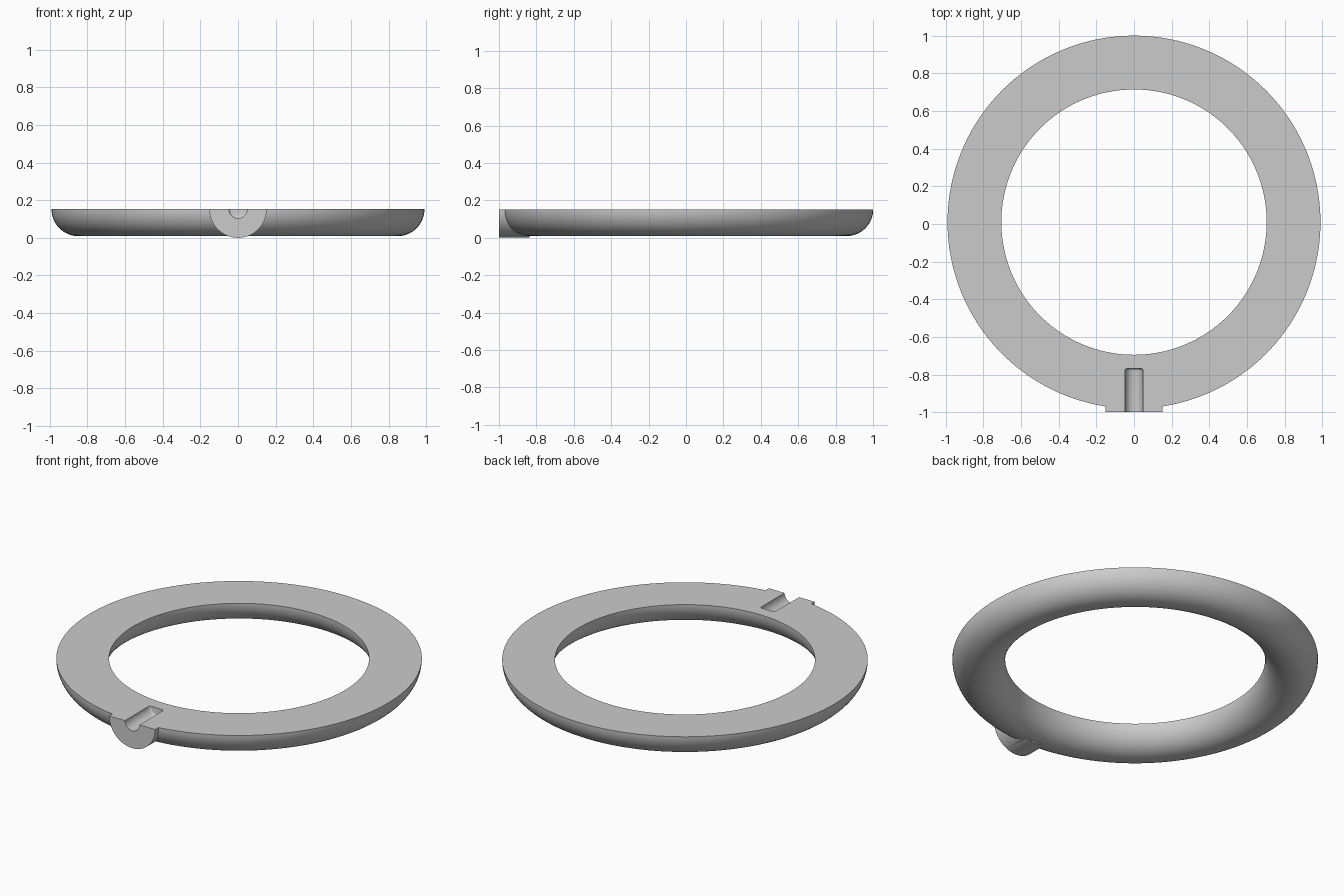
import bpy
import math

TOP = 0.152          # height of the flat upper face
MAJOR, TUBE = 0.848, 0.143
CENTRE_Y = 0.01

if "Cube" in bpy.data.objects:
    bpy.data.objects.remove(bpy.data.objects["Cube"], do_unlink=True)

grey = bpy.data.materials.new("plain grey")
grey.use_nodes = True
colour = (0.6, 0.6, 0.6, 1)
grey.diffuse_color = colour
grey.node_tree.nodes["Principled BSDF"].inputs["Base Color"].default_value = colour


def finish(name):
    obj = bpy.context.object
    obj.name = name
    obj.data.materials.clear()
    obj.data.materials.append(grey)
    return obj


def rod(name, radius, y_front, y_back, sides):
    """Cylinder lying along y, with its axis on the flat upper face."""
    bpy.ops.mesh.primitive_cylinder_add(
        vertices=sides, radius=radius, depth=y_back - y_front,
        location=(0, (y_front + y_back) / 2, TOP), rotation=(math.pi / 2, 0, 0))
    return finish(name)


def activate(obj):
    bpy.ops.object.select_all(action='DESELECT')
    obj.select_set(True)
    bpy.context.view_layer.objects.active = obj


def combine(target, tool, operation):
    activate(target)
    mod = target.modifiers.new(tool.name, 'BOOLEAN')
    mod.object, mod.operation, mod.solver = tool, operation, 'EXACT'
    bpy.ops.object.modifier_apply(modifier=mod.name)
    bpy.data.objects.remove(tool, do_unlink=True)


# Round ring, later halved
bpy.ops.mesh.primitive_torus_add(
    major_segments=160, minor_segments=64, major_radius=MAJOR,
    minor_radius=TUBE, location=(0, CENTRE_Y, TOP))
ring = finish("ring_half")

# Short round boss at the front
combine(ring, rod("front_boss", TOP, -1, CENTRE_Y - MAJOR, 96), 'UNION')

# Groove with a softly rounded inner end
groove = rod("groove_cutter", 0.048, -1.1, -0.768, 48)
activate(groove)
bevel = groove.modifiers.new("rounded_end", 'BEVEL')
bevel.width, bevel.segments = 0.012, 4
bevel.limit_method, bevel.angle_limit = 'ANGLE', math.radians(60)
bpy.ops.object.modifier_apply(modifier=bevel.name)
combine(ring, groove, 'DIFFERENCE')

# Slice away the upper half to leave the flat face
bpy.ops.mesh.primitive_cube_add(size=3, location=(0, 0, TOP + 1.5))
combine(ring, finish("slice_cutter"), 'DIFFERENCE')

activate(ring)
bpy.ops.object.shade_smooth_by_angle(angle=math.radians(30))
